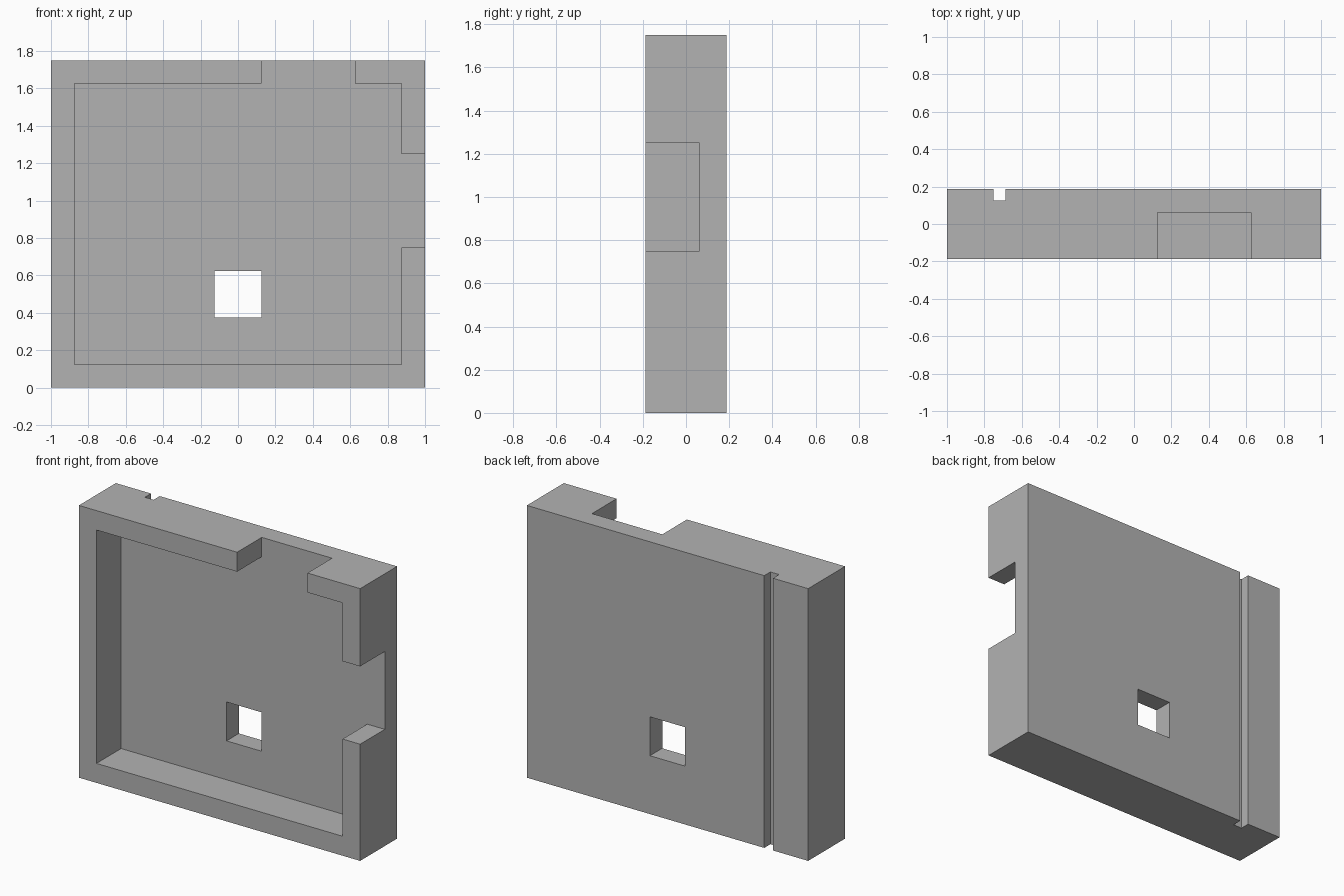
import bpy

if "Cube" in bpy.data.objects:
    bpy.data.objects.remove(bpy.data.objects["Cube"], do_unlink=True)

# Single grey material
grey = bpy.data.materials.new("plain_grey")
grey.use_nodes = True
colour = (0.45, 0.45, 0.45, 1)
grey.diffuse_color = colour
grey.node_tree.nodes["Principled BSDF"].inputs["Base Color"].default_value = colour


def box(name, x, y, z):
    """Box spanning the given (low, high) ranges."""
    bpy.ops.mesh.primitive_cube_add(size=1)
    ob = bpy.context.object
    ob.name = name
    ob.location = [(a + b) / 2 for a, b in (x, y, z)]
    ob.scale = [b - a for a, b in (x, y, z)]
    bpy.ops.object.transform_apply(location=True, rotation=False, scale=True)
    ob.data.materials.append(grey)
    return ob


front, back, floor, out = -0.1875, 0.1875, 0.0625, 0.3
pocket = (front - out, floor)

tray = box("tray_panel", (-1, 1), (front, back), (0, 1.75))

# Pocket, rim gaps, window and rear groove
cutters = [
    box("pocket_cutter", (-0.875, 0.875), pocket, (0.125, 1.625)),
    box("top_gap_cutter", (0.125, 0.625), pocket, (1.5, 1.75 + out)),
    box("side_gap_cutter", (0.75, 1 + out), pocket, (0.75, 1.25)),
    box("window_cutter", (-0.125, 0.125), (-out, out), (0.375, 0.625)),
    box("groove_cutter", (-0.75, -0.6875), (0.125, out), (-out, 1.75 + out)),
]

for cutter in cutters:
    bpy.context.view_layer.objects.active = tray
    cut = tray.modifiers.new(cutter.name, "BOOLEAN")
    cut.operation = "DIFFERENCE"
    cut.solver = "EXACT"
    cut.object = cutter
    bpy.ops.object.modifier_apply(modifier=cut.name)
    bpy.data.objects.remove(cutter, do_unlink=True)
